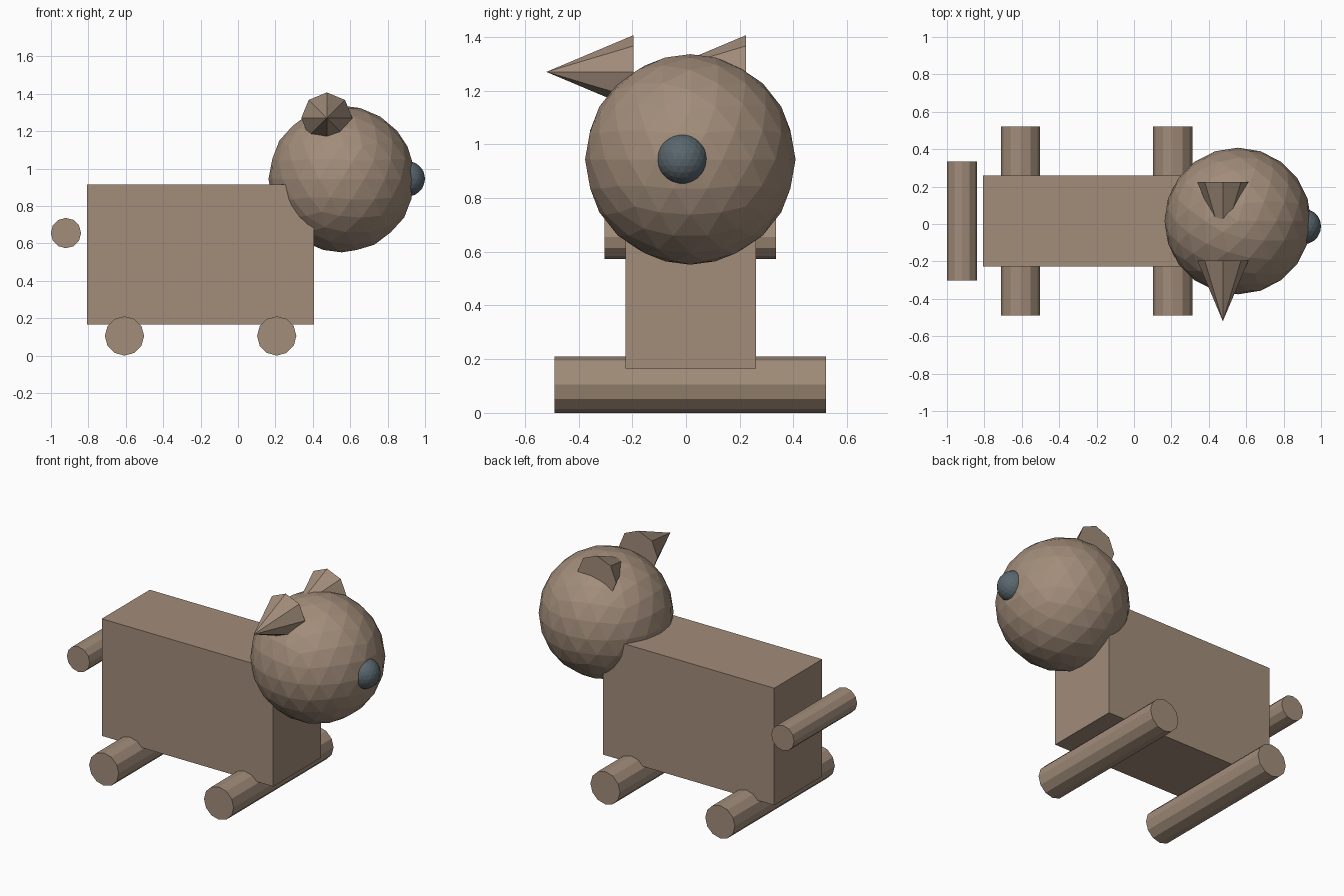
import bpy
from math import pi
from mathutils import Matrix

cube = bpy.data.objects.get("Cube")
if cube:
    bpy.data.objects.remove(cube, do_unlink=True)


def make_material(name, colour):
    mat = bpy.data.materials.new(name)
    mat.use_nodes = True
    mat.diffuse_color = colour
    mat.node_tree.nodes["Principled BSDF"].inputs["Base Color"].default_value = colour
    return mat


brown = make_material("warm brown", (0.36, 0.265, 0.195, 1))
slate = make_material("slate grey", (0.10, 0.135, 0.155, 1))


def finish(name, mat):
    obj = bpy.context.object
    obj.name = obj.data.name = name
    obj.data.materials.append(mat)
    return obj


def ball(name, radius, centre, mat):
    bpy.ops.mesh.primitive_ico_sphere_add(subdivisions=3, radius=radius, location=centre)
    return finish(name, mat)


def bar(name, x, z, radius, y0, y1):
    """Twelve-sided rod lying along y."""
    bpy.ops.mesh.primitive_cylinder_add(
        vertices=12, radius=radius, depth=y1 - y0,
        location=(x, (y0 + y1) / 2, z), rotation=(pi / 2, 0, 0))
    return finish(name, brown)


def ear(name, base_y):
    """Eight-sided cone with its tip towards the front."""
    length = 0.325
    bpy.ops.mesh.primitive_cone_add(
        vertices=8, radius1=0.137, radius2=0, depth=length,
        location=(0.475, base_y - length / 2, 1.27), rotation=(pi / 2, 0, 0))
    return finish(name, brown)


# Box body
bpy.ops.mesh.primitive_cube_add(size=1, location=(-0.2, 0.017, 0.54))
body = finish("body", brown)
body.data.transform(Matrix.Diagonal((1.215, 0.486, 0.75, 1)))

# Leg rods and tail rod
bar("back_legs", -0.607, 0.105, 0.105, -0.49, 0.522)
bar("front_legs", 0.207, 0.105, 0.105, -0.49, 0.522)
bar("tail", -0.92, 0.655, 0.081, -0.303, 0.335)

# Head, nose and ears
ball("head", 0.392, (0.555, 0.016, 0.944), brown)
ball("nose", 0.095, (0.905, -0.013, 0.945), slate)
ear("right_ear", -0.195)
ear("left_ear", 0.224)
